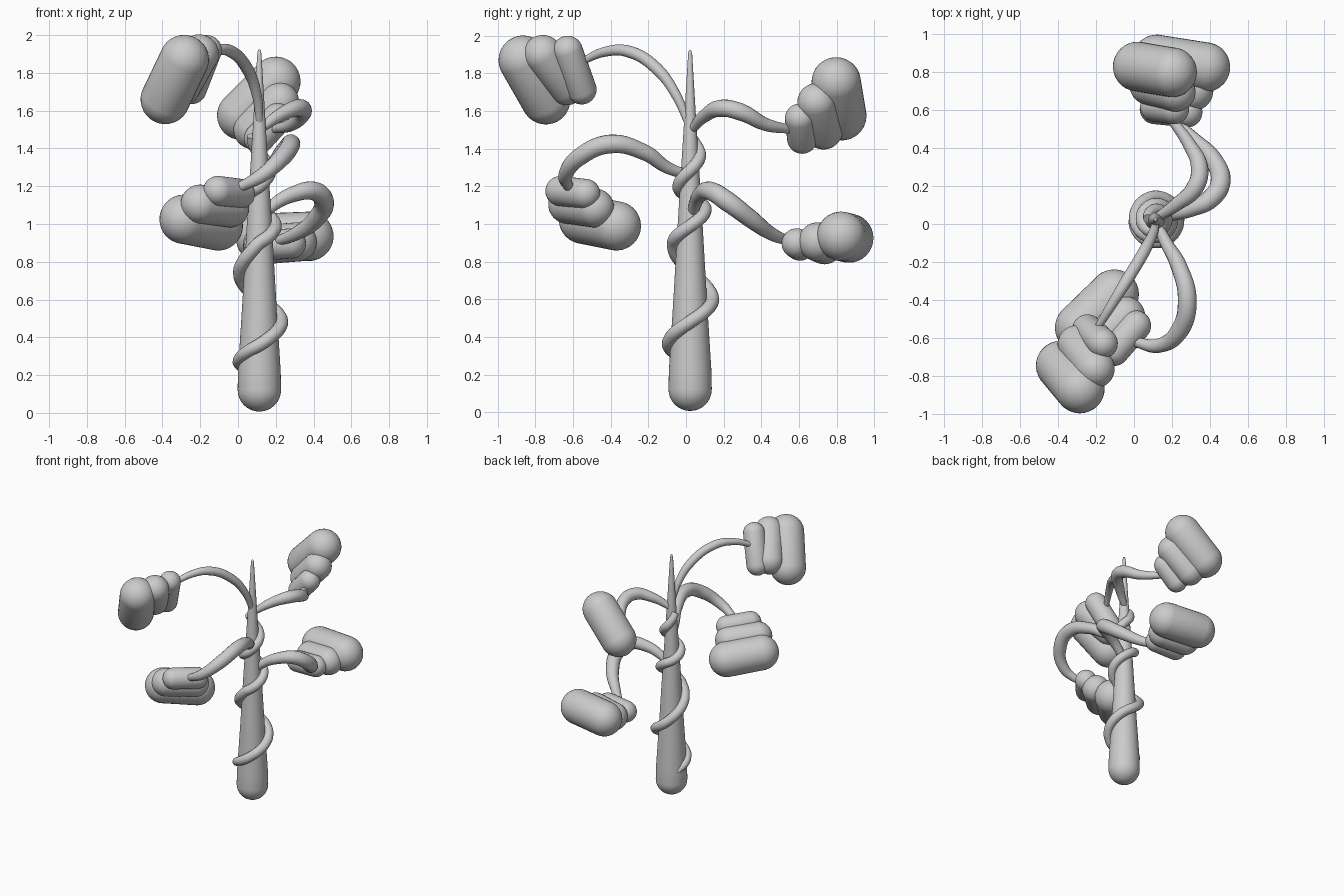
import bpy, bmesh, math
from mathutils import Vector, Matrix

if "Cube" in bpy.data.objects:
    bpy.data.objects.remove(bpy.data.objects["Cube"])

TX, TY = 0.113, 0.022   # trunk axis


def finish(bm, name):
    bmesh.ops.recalc_face_normals(bm, faces=bm.faces)
    me = bpy.data.meshes.new(name)
    bm.to_mesh(me)
    bm.free()
    me.shade_smooth()
    ob = bpy.data.objects.new(name, me)
    bpy.context.collection.objects.link(ob)
    return ob


def capsule(name, a, b, r):
    """Rounded pill between two end centres."""
    a, b = Vector(a), Vector(b)
    bm = bmesh.new()
    bmesh.ops.create_uvsphere(bm, u_segments=32, v_segments=17, radius=r)
    half = (b - a).length / 2
    for v in bm.verts:
        v.co.z += half if v.co.z > 0 else -half
    rot = (b - a).to_track_quat('Z', 'Y').to_matrix().to_4x4()
    bm.transform(Matrix.Translation((a + b) / 2) @ rot)
    return finish(bm, name)


def tube(name, pts, radii):
    """Smooth tapered tube through the points."""
    cu = bpy.data.curves.new(name, 'CURVE')
    cu.dimensions = '3D'
    cu.bevel_depth = 1.0
    cu.bevel_resolution = 6
    cu.resolution_u = 10
    cu.use_fill_caps = True
    sp = cu.splines.new('BEZIER')
    sp.bezier_points.add(len(pts) - 1)
    for p, co, r in zip(sp.bezier_points, pts, radii):
        p.co, p.radius = co, r
        p.handle_left_type = p.handle_right_type = 'AUTO'
    ob = bpy.data.objects.new(name, cu)
    bpy.context.collection.objects.link(ob)
    bpy.ops.object.select_all(action='DESELECT')
    bpy.context.view_layer.objects.active = ob
    ob.select_set(True)
    bpy.ops.object.convert(target='MESH')
    bpy.ops.object.shade_smooth_by_angle()


# trunk: turned profile with round foot and thin tip
prof = [(0.115 * math.sin(t), 0.122 - 0.115 * math.cos(t))
        for t in [i * math.pi / 16 for i in range(9)]]
prof += [(0.113, 0.22), (0.089, 0.6), (0.066, 1.0), (0.035, 1.5), (0.011, 1.9), (0.007, 1.92), (0, 1.925)]
bm = bmesh.new()
vs = [bm.verts.new((TX + r, TY, z)) for r, z in prof]
es = [bm.edges.new(e) for e in zip(vs, vs[1:])]
bmesh.ops.spin(bm, geom=vs + es, cent=(TX, TY, 0), axis=(0, 0, 1), angle=math.tau, steps=40)
bmesh.ops.remove_doubles(bm, verts=bm.verts, dist=1e-5)
finish(bm, "trunk")

# vine wound round the trunk: (angle, height, distance, thickness)
keys = [(150, .22, .105, .014), (180, .265, .113, .028), (270, .36, .115, .035), (450, .6, .118, .036),
        (630, .9, .088, .035), (810, 1.08, .08, .034), (990, 1.2, .06, .034),
        (1170, 1.37, .052, .033), (1280, 1.5, .035, .024)]
pts, rad = [], []
for k, m in zip(keys, keys[1:]):
    n = max(1, round((m[0] - k[0]) / 30))
    for i in range(n):
        a, z, d, r = [p + (q - p) * i / n for p, q in zip(k, m)]
        a = math.radians(a)
        pts.append((TX + d * math.cos(a), TY + d * math.sin(a), z))
        rad.append(r)
tube("vine", pts, rad)

# curved branches
branches = {
    "upper_front": ([(.115, .01, 1.54), (.1, -.05, 1.68), (.05, -.15, 1.82), (-.04, -.3, 1.915),
                     (-.12, -.43, 1.915), (-.2, -.56, 1.86)],
                    [.02, .026, .032, .032, .026, .018]),
    "lower_front": ([(.115, .01, 1.26), (.17, -.1, 1.3), (.235, -.22, 1.38), (.28, -.4, 1.425),
                     (.24, -.56, 1.36), (.13, -.64, 1.26), (0, -.62, 1.19)],
                    [.025, .033, .043, .05, .048, .038, .025]),
    "upper_back": ([(.115, .03, 1.5), (.22, .1, 1.575), (.32, .19, 1.615), (.345, .29, 1.595),
                    (.29, .42, 1.53), (.18, .57, 1.5)],
                   [.022, .035, .046, .046, .035, .022]),
    "lower_back": ([(.115, .03, 1.03), (.2, .05, 1.11), (.3, .08, 1.16), (.4, .13, 1.175),
                    (.455, .22, 1.12), (.415, .34, 1.03), (.31, .45, .95), (.18, .57, .9)],
                   [.025, .034, .042, .05, .053, .048, .036, .022]),
}
for name, (p, r) in branches.items():
    tube(name + "_branch", p, r)

# foliage: three stacked pills (large, middle, small) per branch
foliage = {
    "upper_front": [((-.285, -.865, 1.87), (-.385, -.745, 1.66)),
                    ((-.205, -.76, 1.9), (-.298, -.635, 1.735)),
                    ((-.165, -.628, 1.92), (-.245, -.555, 1.715))],
    "lower_front": [((-.285, -.545, 1.025), (-.105, -.37, .99)),
                    ((-.2, -.628, 1.105), (-.045, -.485, 1.085)),
                    ((-.105, -.667, 1.175), (.01, -.535, 1.16))],
    "upper_back": [((.2, .798, 1.755), (.02, .828, 1.575)),
                   ((.22, .695, 1.645), (.08, .73, 1.5)),
                   ((.21, .605, 1.56), (.112, .617, 1.453))],
    "lower_back": [((.375, .825, .935), (.12, .865, .925)),
                   ((.313, .7, .905), (.13, .735, .89)),
                   ((.28, .588, .897), (.11, .605, .885))],
}
for name, pills in foliage.items():
    for size, (a, b), r in zip(("large", "middle", "small"), pills, (.131, .104, .08)):
        capsule(f"{name}_leaf_{size}", a, b, r)
